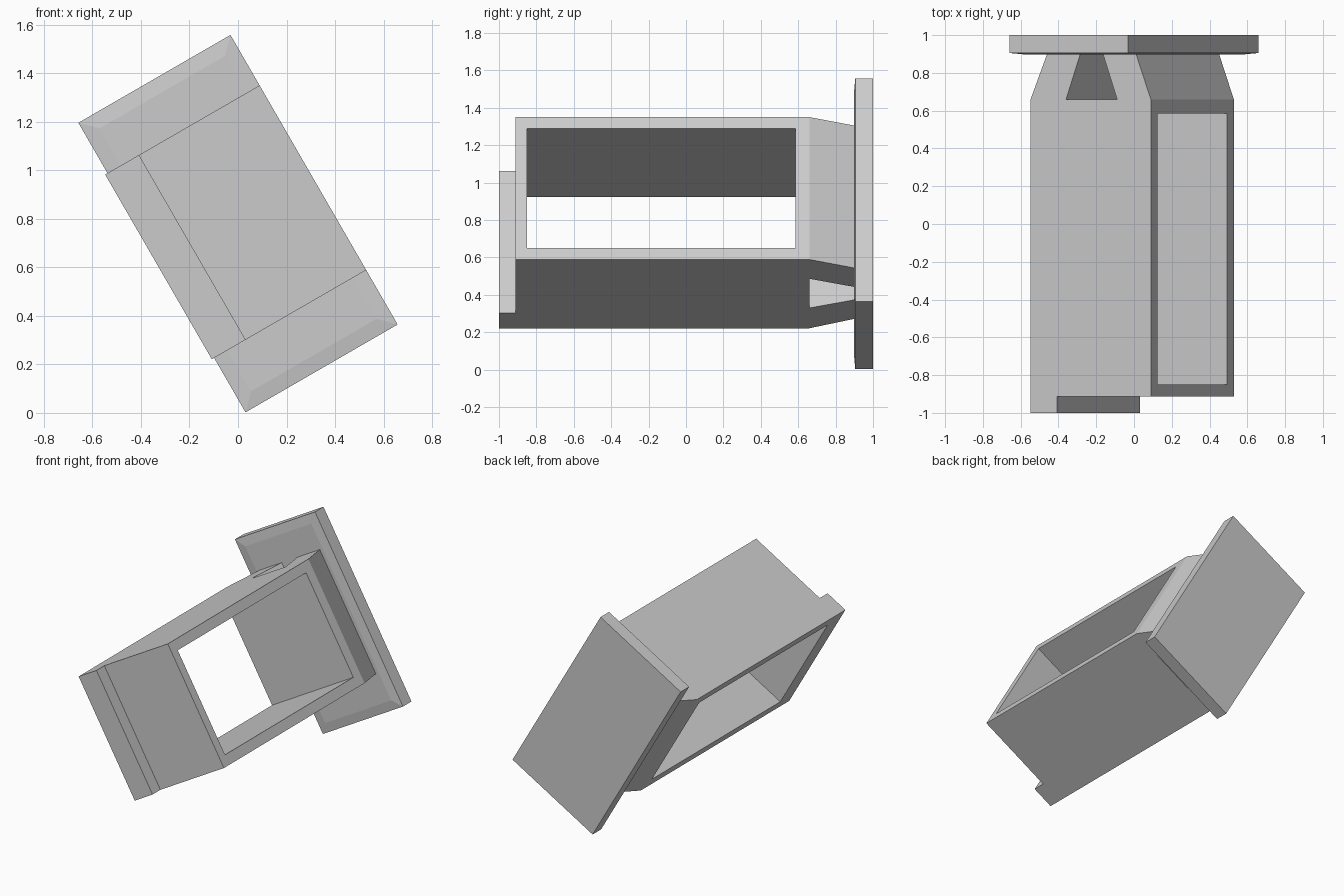
import bpy, bmesh
from math import radians

cube = bpy.data.objects.get("Cube")
if cube:
    bpy.data.objects.remove(cube, do_unlink=True)

# One plain grey for the whole model
grey = bpy.data.materials.new("light grey")
grey.use_nodes = True
colour = (0.6, 0.6, 0.6, 1)
grey.diffuse_color = colour
grey.node_tree.nodes["Principled BSDF"].inputs["Base Color"].default_value = colour


def prism(name, profile, low, high):
    """Extrude an (x, y) profile along the part's own z, then lean the part."""
    bm = bmesh.new()
    base = bm.faces.new([bm.verts.new((x, y, low)) for x, y in profile])
    side = bmesh.ops.extrude_face_region(bm, geom=[base])
    moved = [v for v in side["geom"] if isinstance(v, bmesh.types.BMVert)]
    bmesh.ops.translate(bm, verts=moved, vec=(0, 0, high - low))
    bmesh.ops.recalc_face_normals(bm, faces=bm.faces)
    mesh = bpy.data.meshes.new(name)
    bm.to_mesh(mesh)
    bm.free()
    mesh.materials.append(grey)
    obj = bpy.data.objects.new(name, mesh)
    obj.rotation_euler.y = radians(-30)
    obj.location.z = 0.78
    bpy.context.collection.objects.link(obj)
    return obj


def rect(x0, x1, y0, y1):
    return [(x0, y0), (x1, y0), (x1, y1), (x0, y1)]


def cut(target, cutter):
    mod = target.modifiers.new("cut", "BOOLEAN")
    mod.operation = "DIFFERENCE"
    mod.solver = "EXACT"
    mod.object = cutter
    cutter.hide_render = True
    bpy.context.view_layer.objects.active = target
    bpy.ops.object.modifier_apply(modifier=mod.name)
    bpy.data.objects.remove(cutter, do_unlink=True)


# Body: front lip, straight box and tapered neck in one profile
body = prism("body_frame", [
    (-0.373, -1), (-0.212, -1), (-0.212, -0.912), (0.362, -0.912),
    (0.362, 0.66), (0.268, 0.91), (-0.268, 0.91), (-0.373, 0.66)],
    -0.43, 0.449)

# Large window through the body
cut(body, prism("window_cutter", rect(-1, 1, -0.85, 0.585), -0.36, 0.38))

# Tapered slot that splits the neck into two slanted struts
cut(body, prism("slot_cutter", [
    (-0.156, 0.66), (0.156, 0.66), (0.062, 0.92), (-0.062, 0.92)], -1, 1))

# Back plate with a very shallow raised front
plate = prism("back_plate", rect(-0.362, 0.362, 0.905, 1), -0.689, 0.689)
bm = bmesh.new()
bm.from_mesh(plate.data)
front = [f for f in bm.faces if f.normal.y < -0.9]
bmesh.ops.inset_individual(bm, faces=front, thickness=0.09, depth=0.008)
bm.to_mesh(plate.data)
bm.free()
